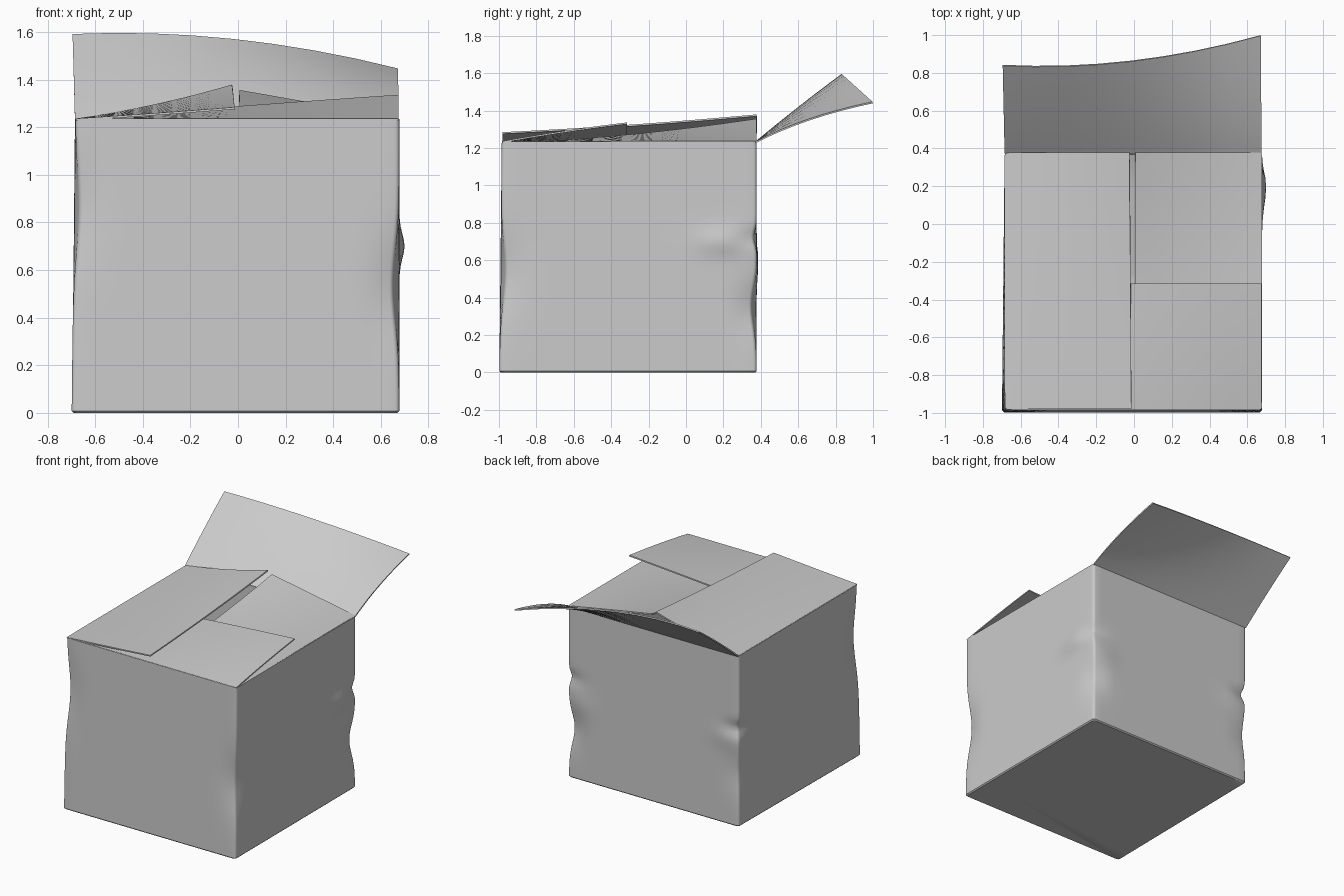
import bpy, bmesh, math
from mathutils import Vector

if "Cube" in bpy.data.objects:
    bpy.data.objects.remove(bpy.data.objects["Cube"])

X0, X1, Y0, Y1, H = -0.685, 0.678, -0.985, 0.378, 1.235
T = 0.009  # cardboard thickness


def finish(name, bm, offset):
    me = bpy.data.meshes.new(name)
    bm.to_mesh(me)
    bm.free()
    ob = bpy.data.objects.new(name, me)
    bpy.context.collection.objects.link(ob)
    mod = ob.modifiers.new("thickness", 'SOLIDIFY')
    mod.thickness, mod.offset = T, offset
    bpy.ops.object.select_all(action='DESELECT')
    bpy.context.view_layer.objects.active = ob
    ob.select_set(True)
    bpy.ops.object.modifier_apply(modifier=mod.name)
    bpy.ops.object.shade_smooth_by_angle(angle=math.radians(40))
    return ob


def bell(d, width):
    return math.exp(-(d / width) ** 2)


# Crushed corners: corner x, corner y, height, depth, height spread
DENTS = [(X0, Y0, 0.85, 0.028, 0.25), (X1, Y0, 0.53, 0.035, 0.22),
         (X1, Y1, 0.72, 0.022, 0.05), (X1, Y1, 0.35, 0.036, 0.15),
         (X0, Y1, 0.70, 0.028, 0.05), (X0, Y1, 0.38, 0.018, 0.15)]
# Wall bulges: centre, push, spread
BULGES = [((X1, 0.2, 0.7), (0.022, 0, 0), (0.13, 0.07)),
          ((0.58, Y1, 0.55), (0, 0.008, 0), (0.10, 0.10)),
          ((-0.58, Y1, 0.62), (0, 0.008, 0), (0.10, 0.08))]


def crumple(x, y, z):
    p = Vector((x, y, z))
    low = 1 - z / H
    if y < Y0 + 0.03:
        p.y -= 0.013 * low
    if x < X0 + 0.03:
        p.x -= 0.014 * low * (Y1 - y) / (Y1 - Y0)
    for cx, cy, cz, depth, spread in DENTS:
        k = depth * bell(z - cz, spread) * bell(math.hypot(x - cx, y - cy), 0.09)
        p.x -= math.copysign(k, cx) * 0.75
        p.y -= math.copysign(k, cy) * 0.75
    for c, push, (w, h) in BULGES:
        q = Vector((x, y, 0)) - Vector((c[0], c[1], 0))
        p += Vector(push) * bell(q.length, w) * bell(z - c[2], h)
    return p


def outline(r, inset=0.0, n=24, arc=4):
    """Rounded rectangle, counter-clockwise, with subdivided sides."""
    a0, a1, b0, b1 = X0 + inset, X1 - inset, Y0 + inset, Y1 - inset
    centres = [(a1 - r, b0 + r, -90), (a1 - r, b1 - r, 0),
               (a0 + r, b1 - r, 90), (a0 + r, b0 + r, 180)]
    corners = []
    for cx, cy, a in centres:
        corners.append([(cx + r * math.cos(math.radians(a + 90 * i / arc)),
                         cy + r * math.sin(math.radians(a + 90 * i / arc)))
                        for i in range(arc + 1)])
    pts = []
    for i, c in enumerate(corners):
        pts += c
        s, e = c[-1], corners[(i + 1) % 4][0]
        for j in range(1, n):
            t = j / n
            pts.append((s[0] + (e[0] - s[0]) * t, s[1] + (e[1] - s[1]) * t))
    return pts


# Box body: stacked outlines, closed bottom, open top
bm = bmesh.new()
levels = [(0.0, 0.008), (0.008, 0.0)] + [(H * i / 44, 0.0) for i in range(1, 45)]
rings = [[bm.verts.new(crumple(x, y, z)) for x, y in outline(0.018, inset)]
         for z, inset in levels]
for v in rings[0]:
    v.co.z = 0
for lo, hi in zip(rings, rings[1:]):
    for i in range(len(lo)):
        j = (i + 1) % len(lo)
        bm.faces.new((lo[i], lo[j], hi[j], hi[i]))
bm.faces.new(rings[0][::-1])
finish("box_body", bm, -1)


def through(a, b, c, t):
    """Quadratic curve passing through three points."""
    return (a * (2 * (t - 0.5) * (t - 1)) + b * (4 * t * (1 - t))
            + c * (2 * t * (t - 0.5)))


def flap(name, hinge, middle, free, n=8):
    """Bent sheet through three rows of three points."""
    rows = [[Vector(p) for p in row] for row in (hinge, middle, free)]
    bm = bmesh.new()
    grid = []
    for i in range(n + 1):
        cols = [through(*row, i / n) for row in rows]
        grid.append([bm.verts.new(through(*cols, j / n)) for j in range(n + 1)])
    for i in range(n):
        for j in range(n):
            bm.faces.new((grid[i][j], grid[i + 1][j],
                          grid[i + 1][j + 1], grid[i][j + 1]))
    bmesh.ops.recalc_face_normals(bm, faces=bm.faces)
    finish(name, bm, 0)


Z = H - 0.003
# Back flap, thrown open and twisted
flap("back_flap",
     [(-0.685, 0.375, Z), (0, 0.375, Z), (0.675, 0.375, Z)],
     [(-0.69, 0.605, 1.415), (-0.01, 0.62, 1.41), (0.673, 0.66, 1.352)],
     [(-0.695, 0.84, 1.588), (-0.02, 0.862, 1.567), (0.67, 0.998, 1.443)])
# Right flap, lowest of the three closed ones
flap("right_flap",
     [(0.674, -0.965, Z - 0.006), (0.674, -0.3, Z), (0.674, 0.378, Z)],
     [(0.34, -0.965, 1.226), (0.34, -0.3, 1.25), (0.34, 0.378, 1.293)],
     [(0.008, -0.965, 1.222), (0.006, -0.3, 1.268), (0.006, 0.378, 1.352)])
# Front flap, lying over the right flap
flap("front_flap",
     [(-0.665, -0.982, Z), (0, -0.982, Z), (0.674, -0.982, Z)],
     [(-0.665, -0.65, 1.23), (0, -0.65, 1.26), (0.674, -0.65, 1.287)],
     [(-0.665, -0.315, 1.23), (0, -0.315, 1.284), (0.674, -0.315, 1.332)])
# Left flap, on top
flap("left_flap",
     [(-0.681, -0.98, Z), (-0.681, -0.3, Z), (-0.681, 0.378, Z)],
     [(-0.345, -0.98, 1.255), (-0.345, -0.3, 1.272), (-0.345, 0.378, 1.293)],
     [(-0.014, -0.98, 1.28), (-0.018, -0.3, 1.32), (-0.024, 0.378, 1.375)])
